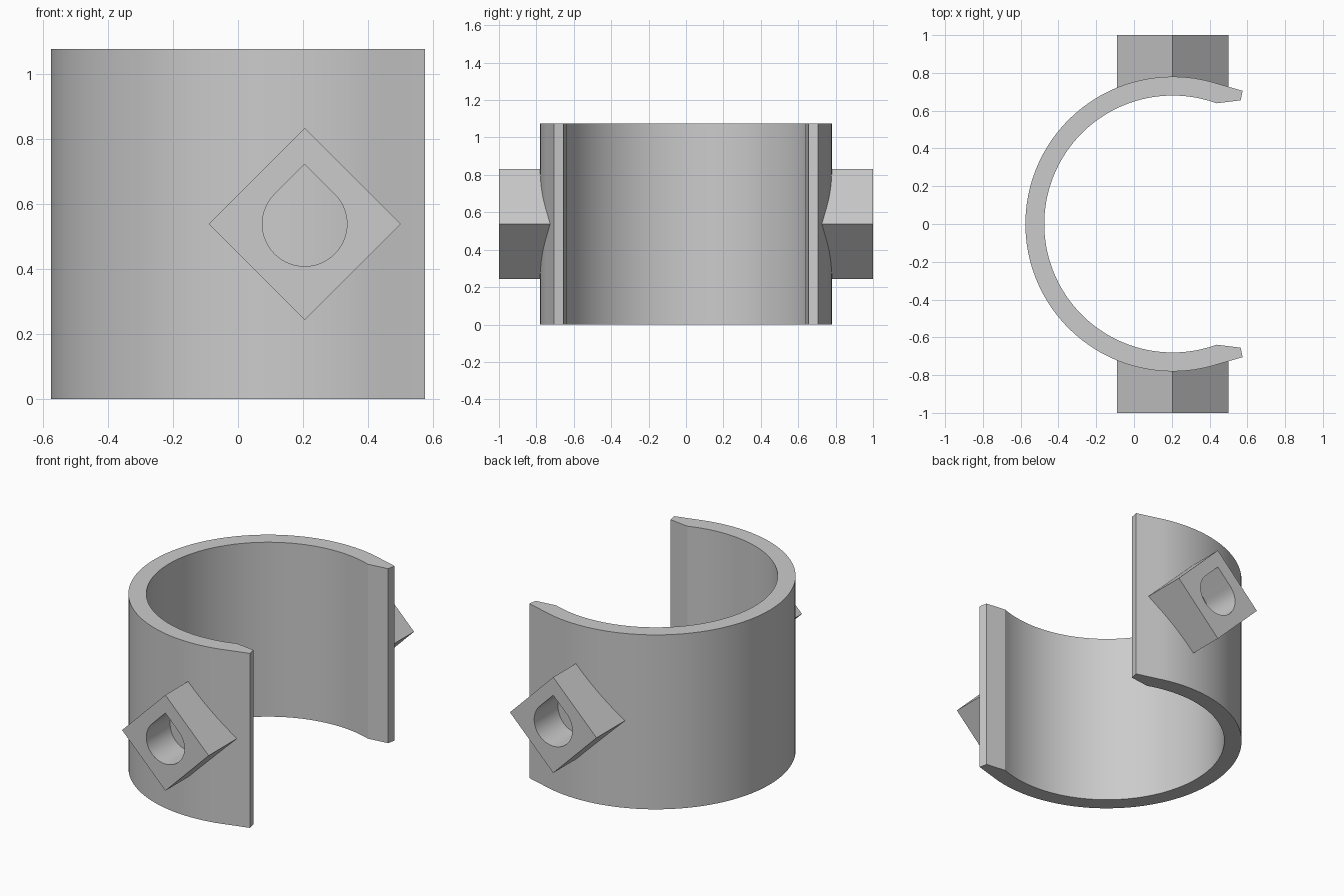
import bpy, bmesh
from math import cos, sin, radians, pi
from mathutils import Matrix

cube = bpy.data.objects.get("Cube")
if cube:
    bpy.data.objects.remove(cube)

HEIGHT = 1.075      # clip height
CX = 0.205          # centre of the clip's circle
R_OUT, R_IN = 0.78, 0.68
MID = HEIGHT / 2

grey = bpy.data.materials.new("plain grey")
grey.use_nodes = True
colour = (0.6, 0.6, 0.6, 1)
grey.diffuse_color = colour
grey.node_tree.nodes["Principled BSDF"].inputs["Base Color"].default_value = colour


def arc(cx, cy, r, start, end, n):
    """Points along an arc, angles in degrees."""
    return [(cx + r * cos(radians(start + (end - start) * i / n)),
             cy + r * sin(radians(start + (end - start) * i / n))) for i in range(n + 1)]


def prism(name, loops, depth, matrix):
    """Extrude closed outlines (inner loops become holes) into a mesh object."""
    curve = bpy.data.curves.new(name, 'CURVE')
    curve.dimensions = '2D'
    curve.fill_mode = 'BOTH'
    curve.extrude = depth / 2
    for loop in loops:
        spline = curve.splines.new('POLY')
        spline.points.add(len(loop) - 1)
        for p, (x, y) in zip(spline.points, loop):
            p.co = (x, y, 0, 1)
        spline.use_cyclic_u = True
    temp = bpy.data.objects.new(name + "_outline", curve)
    bpy.context.collection.objects.link(temp)
    bpy.context.view_layer.update()
    mesh = bpy.data.meshes.new_from_object(
        temp.evaluated_get(bpy.context.evaluated_depsgraph_get()))
    bpy.data.objects.remove(temp)

    bm = bmesh.new()
    bm.from_mesh(mesh)
    bmesh.ops.remove_doubles(bm, verts=bm.verts, dist=0.0001)
    bmesh.ops.transform(bm, matrix=matrix, verts=bm.verts)
    bmesh.ops.recalc_face_normals(bm, faces=bm.faces)
    bm.to_mesh(mesh)
    bm.free()
    mesh.materials.clear()
    mesh.materials.append(grey)
    obj = bpy.data.objects.new(name, mesh)
    bpy.context.collection.objects.link(obj)
    bpy.ops.object.select_all(action='DESELECT')
    obj.select_set(True)
    bpy.context.view_layer.objects.active = obj
    bpy.ops.object.shade_smooth_by_angle(angle=radians(20))
    return obj


# Open ring with slightly flared tips
tip = [(0.565, 0.655), (0.575, 0.705)]
outline = (arc(CX, 0, R_OUT, 72, 288, 90)
           + [(x, -y) for x, y in reversed(tip)]
           + arc(CX, 0, R_IN, 290, 70, 90)
           + tip)
prism("clip_ring", [outline], HEIGHT, Matrix.Translation((0, 0, MID)))

# Diamond lugs with a teardrop hole, front and mirrored to the back
diamond = arc(CX, MID, 0.295, 0, 270, 3)
hole_r = 0.13
teardrop = arc(CX, MID, hole_r, 135, 405, 48) + [(CX, MID + hole_r * 2 ** 0.5)]
y_front, y_back = -1.0, -0.70
place = Matrix.Translation((0, (y_front + y_back) / 2, 0)) @ Matrix.Rotation(pi / 2, 4, 'X')
lug = prism("side_lugs", [diamond, teardrop], y_back - y_front, place)
mirror = lug.modifiers.new("front_back", 'MIRROR')
mirror.use_axis = (False, True, False)
